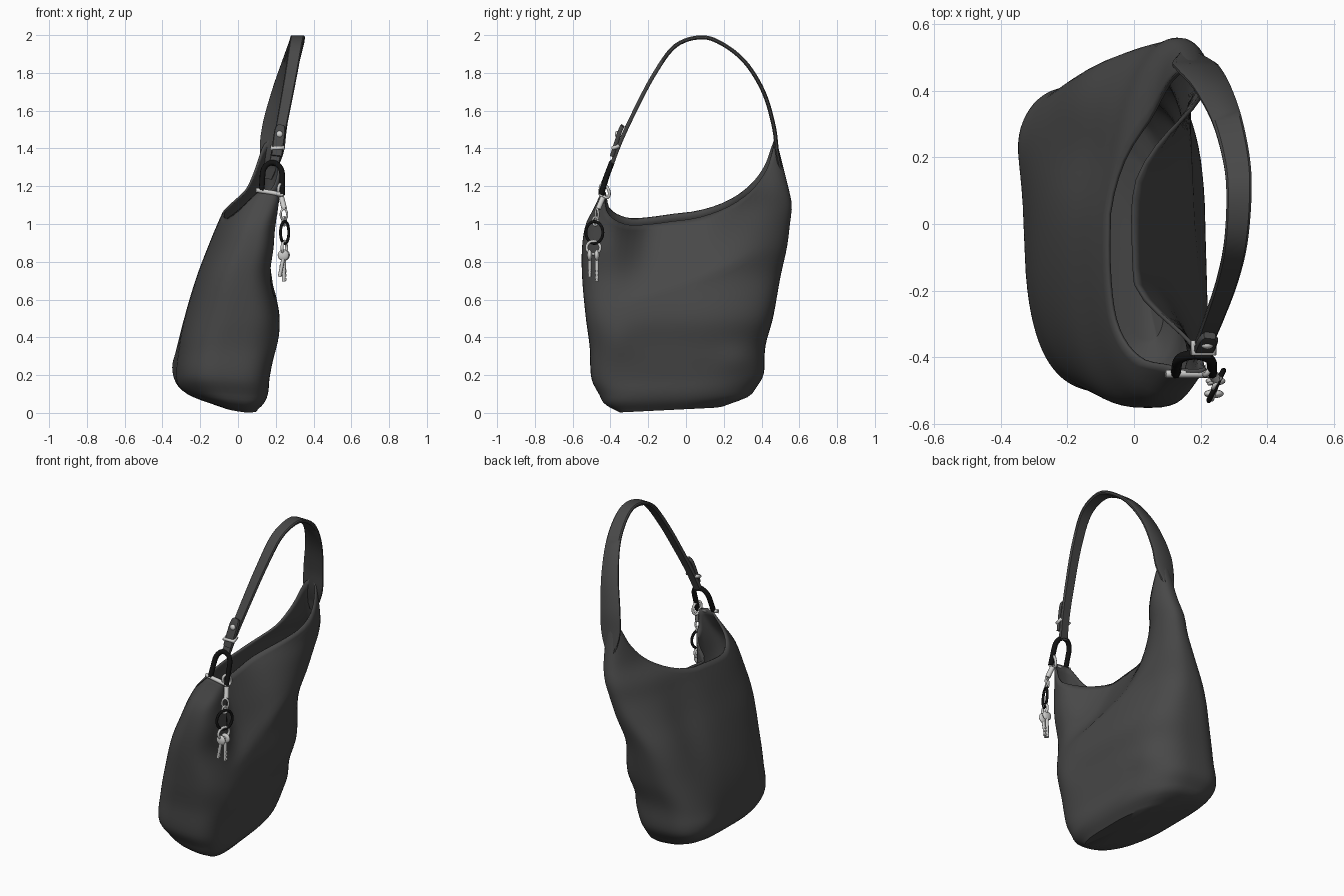
import bpy, bmesh, math
from mathutils import Vector

cube = bpy.data.objects.get("Cube")
if cube:
    bpy.data.objects.remove(cube)


def material(name, rgb):
    m = bpy.data.materials.new(name)
    m.use_nodes = True
    m.diffuse_color = (*rgb, 1)
    m.node_tree.nodes["Principled BSDF"].inputs["Base Color"].default_value = (*rgb, 1)
    return m


LEATHER = material("charcoal leather", (0.065, 0.065, 0.065))
BLACK = material("black enamel", (0.006, 0.006, 0.006))
SILVER = material("silver metal", (0.62, 0.62, 0.61))


def interp(table, t):
    """Smooth interpolation of rows (key, values...)."""
    n = len(table)
    t = min(max(t, table[0][0]), table[-1][0])
    i = next(k for k in range(n - 1) if t <= table[k + 1][0])
    h = table[i + 1][0] - table[i][0]
    u = (t - table[i][0]) / h

    def slope(k, c):
        a, b = max(k - 1, 0), min(k + 1, n - 1)
        return (table[b][c] - table[a][c]) / (table[b][0] - table[a][0])

    return [(2*u**3 - 3*u*u + 1) * table[i][c] + (u**3 - 2*u*u + u) * h * slope(i, c)
            + (3*u*u - 2*u**3) * table[i + 1][c] + (u**3 - u*u) * h * slope(i + 1, c)
            for c in range(1, len(table[0]))]


def ease(a, b, v):
    u = min(max((v - a) / (b - a), 0), 1)
    return u * u * (3 - 2 * u)


def finish(obj, mat, angle=40):
    obj.data.materials.append(mat)
    bpy.ops.object.select_all(action='DESELECT')
    obj.select_set(True)
    bpy.context.view_layer.objects.active = obj
    bpy.ops.object.shade_smooth_by_angle(angle=math.radians(angle))
    return obj


def loft(name, rings, mat, cap_end=True):
    bm = bmesh.new()
    rows = [[bm.verts.new(p) for p in r] for r in rings]
    n = len(rows[0])
    for a, b in zip(rows, rows[1:]):
        for j in range(n):
            k = (j + 1) % n
            bm.faces.new((a[j], a[k], b[k], b[j]))
    mid = bm.verts.new(sum((v.co for v in rows[0]), Vector()) / n)
    for j in range(n):
        bm.faces.new((mid, rows[0][(j + 1) % n], rows[0][j]))
    if cap_end:
        bm.faces.new(rows[-1])
        bmesh.ops.recalc_face_normals(bm, faces=bm.faces)
    me = bpy.data.meshes.new(name)
    bm.to_mesh(me)
    bm.free()
    obj = bpy.data.objects.new(name, me)
    bpy.context.collection.objects.link(obj)
    return finish(obj, mat)


# Bag body: height, x low, x high, y low, y high, front shift, back shift, squareness
SECTIONS = [
    (0.005, -0.08, 0.09, -0.35, 0.20, 0.04, -0.03, 0.85),
    (0.05, -0.24, 0.13, -0.43, 0.33, 0.05, -0.04, 0.70),
    (0.10, -0.31, 0.15, -0.46, 0.37, 0.05, -0.04, 0.65),
    (0.18, -0.33, 0.16, -0.50, 0.41, 0.04, -0.04, 0.60),
    (0.35, -0.315, 0.19, -0.51, 0.42, 0.04, -0.04, 0.62),
    (0.50, -0.285, 0.215, -0.53, 0.46, 0.04, -0.02, 0.66),
    (0.72, -0.22, 0.18, -0.55, 0.50, 0.04, 0.0, 0.70),
    (0.88, -0.16, 0.19, -0.55, 0.535, 0.05, 0.04, 0.72),
    (1.00, -0.11, 0.20, -0.53, 0.55, 0.05, 0.06, 0.72),
    (1.10, -0.06, 0.21, -0.48, 0.56, 0.06, 0.06, 0.66),
    (1.20, 0.03, 0.25, -0.44, 0.54, 0.035, 0.02, 0.60),
    (1.46, 0.09, 0.27, -0.38, 0.475, 0.0, 0.0, 0.60),
]
# Rim height against the front-to-back direction
RIM = [(-1, 1.18), (-0.94, 1.17), (-0.79, 1.09), (-0.52, 1.035), (-0.3, 1.035), (0, 1.065),
       (0.25, 1.115), (0.5, 1.2), (0.75, 1.31), (0.9, 1.4), (1, 1.45)]
# Soft folds: side, y, z, y radius, z radius, push along x
FOLDS = [(1, 0.30, 0.28, 0.12, 0.08, 0.02), (1, -0.38, 0.38, 0.10, 0.10, 0.02),
         (-1, 0.22, 0.80, 0.13, 0.22, 0.03), (-1, 0.28, 0.24, 0.12, 0.10, -0.02)]
COLS, ROWS = 80, 44


def body_point(a, t):
    c, s = math.cos(a), math.sin(a)
    top = interp(RIM, s)[0] - 0.04 * max(c, 0)
    z = 0.005 + (top - 0.005) * t
    x0, x1, y0, y1, front, back, p = interp(SECTIONS, z)
    if s > 0:
        p += 0.2 * ease(0.6, 1.1, z)
    along = abs(s) ** p
    y = (y0 + y1) / 2 + (y1 - y0) / 2 * math.copysign(along, s)
    x = (x0 + x1) / 2 + (x1 - x0) / 2 * math.copysign(abs(c) ** p, c)
    x += (back if s > 0 else front) * along ** 1.5
    for side, fy, fz, ry, rz, push in FOLDS:
        if side * c > 0:
            x += push * abs(c) * math.exp(-((y - fy) / ry) ** 2 - ((z - fz) / rz) ** 2)
    # the left wall caves in towards the mouth, above a slanting crease
    if c > 0:
        crease = 0.70 + 0.35 * y
        reach = ease(-0.42, -0.16, y) * (1 - ease(0.08, 0.50, y))
        x -= 0.20 * reach * max(0, (z - crease) / (top - crease))
    # sagging base, deeper at the front
    sag = max(0, 1 - z / 0.3)
    z += sag * (0.11 * max(0, 0.04 - x) + 0.05 * (y + 0.3))
    return Vector((x, y, max(z, 0.0)))


rings = [[body_point(2 * math.pi * j / COLS, (i / ROWS) ** 1.3) for j in range(COLS)]
         for i in range(ROWS + 1)]
body = loft("bag_body", rings, LEATHER, cap_end=False)
wall = body.modifiers.new("wall", 'SOLIDIFY')
wall.thickness, wall.offset = 0.012, -1


def ribbon(name, path, thick, mat, steps):
    """Strap with rounded edges along rows (key, x, y, z, width)."""
    pts = [interp(path, path[-1][0] * i / steps) for i in range(steps + 1)]
    rings = []
    for i, (x, y, z, w) in enumerate(pts):
        tan = (Vector(pts[min(i + 1, steps)][:3]) - Vector(pts[max(i - 1, 0)][:3])).normalized()
        side = Vector((1, 0, 0))
        side = (side - tan * side.dot(tan)).normalized()
        up = tan.cross(side)
        outline = [(-.5, -.2), (-.42, -.5), (.42, -.5), (.5, -.2),
                   (.5, .2), (.42, .5), (-.42, .5), (-.5, .2)]
        rings.append([Vector((x, y, z)) + side * w * u + up * thick * v for u, v in outline])
    return loft(name, rings, mat)


# Shoulder strap and its buckle tab
ribbon("shoulder_strap", [
    (0, 0.16, 0.512, 1.24, 0.04), (1, 0.178, 0.483, 1.38, 0.125), (2, 0.195, 0.464, 1.52, 0.13),
    (3, 0.235, 0.41, 1.70, 0.11), (4, 0.28, 0.31, 1.86, 0.09), (5, 0.31, 0.18, 1.96, 0.08),
    (6, 0.315, 0.07, 1.988, 0.075), (7, 0.305, -0.06, 1.94, 0.07), (8, 0.28, -0.17, 1.79, 0.065),
    (9, 0.245, -0.27, 1.60, 0.06), (10, 0.215, -0.345, 1.44, 0.055),
    (11, 0.19, -0.395, 1.31, 0.055)], 0.021, LEATHER, 60)
ribbon("strap_tab", [(0, 0.228, -0.335, 1.52, 0.035), (1, 0.222, -0.35, 1.49, 0.06),
                     (2, 0.205, -0.392, 1.36, 0.06)], 0.022, LEATHER, 8)


def tube(name, pts, r, mat, cyclic=False):
    cu = bpy.data.curves.new(name, 'CURVE')
    cu.dimensions = '3D'
    cu.bevel_depth, cu.bevel_resolution = r, 2
    cu.use_fill_caps = True
    sp = cu.splines.new('POLY')
    sp.points.add(len(pts) - 1)
    for q, p in zip(sp.points, pts):
        q.co = (*p, 1)
    sp.use_cyclic_u = cyclic
    obj = bpy.data.objects.new(name, cu)
    bpy.context.collection.objects.link(obj)
    cu.materials.append(mat)
    return obj


def ring(name, centre, u, v, r, mat):
    c, u, v = Vector(centre), Vector(u), Vector(v)
    pts = [c + u * math.cos(k * math.pi / 12) + v * math.sin(k * math.pi / 12) for k in range(24)]
    return tube(name, pts, r, mat, True)


def ball(name, centre, r, mat, scale=(1, 1, 1)):
    bpy.ops.mesh.primitive_uv_sphere_add(segments=16, ring_count=8, radius=r, location=centre)
    obj = bpy.context.object
    obj.name, obj.scale = name, scale
    return finish(obj, mat, 60)


# Buckle: stud, keeper loop, horseshoe arch and cross bar
ball("strap_stud", (0.22, -0.364, 1.475), 0.018, SILVER, (1, 0.7, 1))
keeper = [(0.178, -0.387, 1.40), (0.24, -0.387, 1.402), (0.24, -0.358, 1.412), (0.178, -0.358, 1.41)]
tube("keeper_loop", keeper, 0.011, SILVER, True)
arch = [Vector((0.125, -0.45, 1.175))]
for k in range(13):
    a = math.pi * (1 - k / 12)
    up = 0.085 + 0.065 * math.sin(a)
    arch.append(Vector((0.182 + 0.052 * math.cos(a), -0.45 + up * 0.38, 1.175 + up)))
arch.append(Vector((0.235, -0.45, 1.155)))
tube("horseshoe_arch", arch, 0.015, BLACK)
tube("cross_bar", [(0.095, -0.45, 1.18), (0.24, -0.45, 1.155)], 0.012, SILVER)

# Key chain: clasp, links and split rings
ring("clasp_hook", (0.225, -0.43, 1.175), (0.012, 0.022, 0), (0, -0.01, 0.036), 0.008, SILVER)
tube("clasp_body", [(0.23, -0.44, 1.14), (0.245, -0.465, 1.08)], 0.015, SILVER)
ring("upper_link", (0.243, -0.472, 1.05), (0.017, 0.008, 0), (0, 0, 0.03), 0.006, SILVER)
ring("lower_link", (0.245, -0.48, 1.015), (0.008, 0.014, 0), (0, 0, 0.022), 0.006, SILVER)
ring("black_ring", (0.247, -0.485, 0.955), (0.022, 0.045, 0), (0, 0, 0.058), 0.008, BLACK)
ring("key_ring", (0.245, -0.49, 0.875), (0.012, 0.036, 0), (0, 0, 0.034), 0.008, SILVER)

# Two keys with a round bow, blade and teeth
for name, x, y, lean, end in (("key_a", 0.24, -0.51, -0.02, 0.72), ("key_b", 0.245, -0.472, -0.003, 0.695)):
    ball(name + "_bow", (x, y, 0.835), 0.03, SILVER, (1, 0.45, 1))
    tube(name + "_blade", [(x, y, 0.82), (x + lean, y, end)], 0.01, SILVER)
    for k in range(3):
        z = end + 0.012 + 0.022 * k
        tube(name + "_tooth_%d" % k, [(x + lean, y, z), (x + lean + 0.016, y, z)], 0.007, SILVER)
